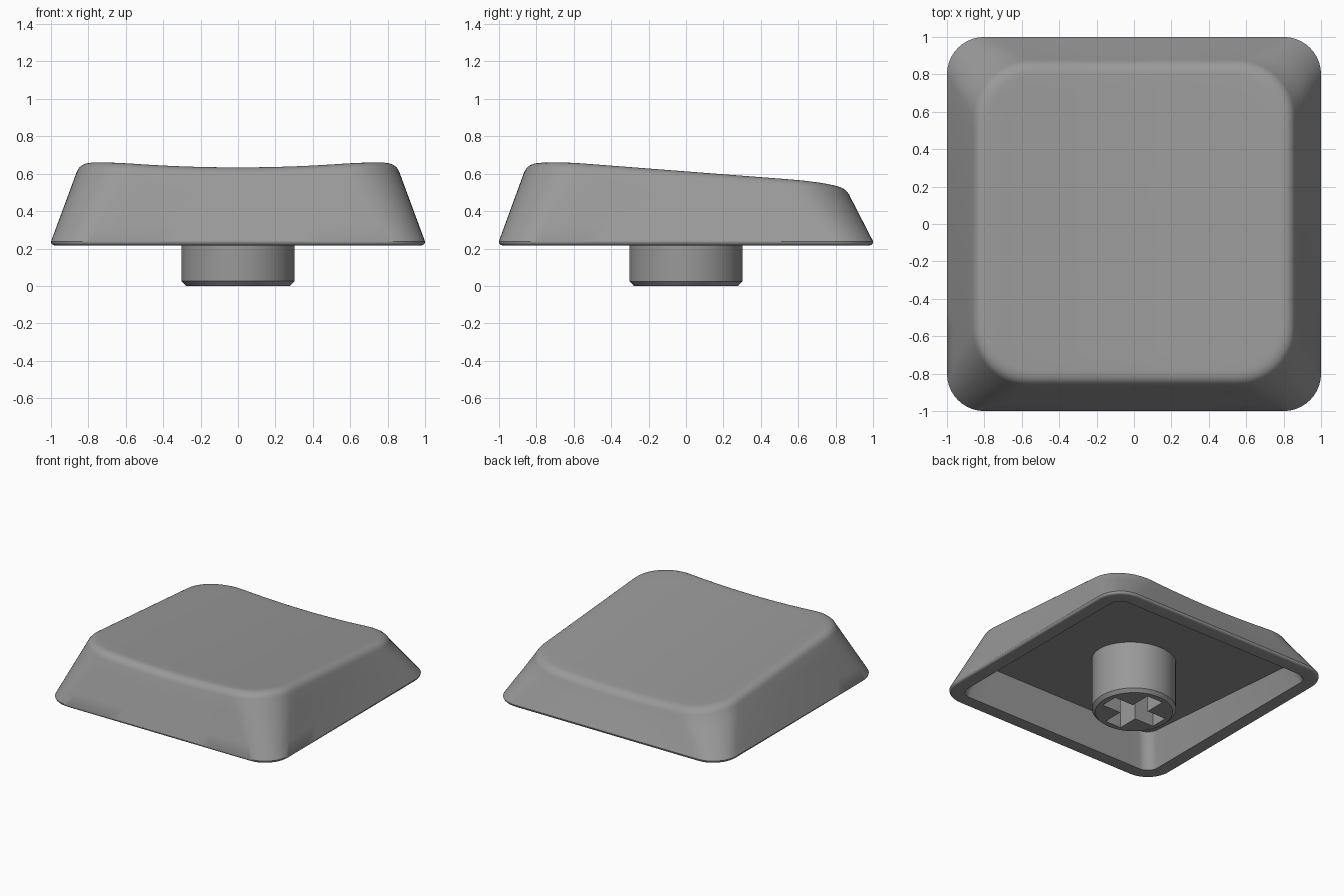
import bpy, bmesh
from math import sin, cos, pi

if "Cube" in bpy.data.objects:
    bpy.data.objects.remove(bpy.data.objects["Cube"])

ARC, SIDE = 10, 14   # points per corner, segments per straight side
BASE = 0.217         # height of the shell's lower lip

grey = bpy.data.materials.new("dark_grey")
grey.diffuse_color = (0.32, 0.32, 0.32, 1)
grey.use_nodes = True
grey.node_tree.nodes["Principled BSDF"].inputs["Base Color"].default_value = grey.diffuse_color


def top_z(x, y):
    """Sloping top with a shallow trough running front to back."""
    return 0.573 - 0.077 * y + 0.063 * x * x


def outline(hx, hy, r, cy=0.0):
    """Rounded rectangle as (x, y) points, the same count for every size."""
    pts = []
    corners = [(hx - r, hy - r), (r - hx, hy - r), (r - hx, r - hy), (hx - r, r - hy)]
    for i, (cx, cyy) in enumerate(corners):
        for k in range(ARC + 1):
            a = (i + k / ARC) * pi / 2
            pts.append((cx + r * cos(a), cyy + r * sin(a) + cy))
        a = (i + 1) * pi / 2
        nx, ny = corners[(i + 1) % 4]
        for k in range(1, SIDE):
            t = k / SIDE
            pts.append((cx + (nx - cx) * t + r * cos(a), cyy + (ny - cyy) * t + r * sin(a) + cy))
    return pts


def flat_ring(h, r, z, slope=0.0):
    return [(x, y, z + slope * y) for x, y in outline(h, h, r)]


def top_ring(h, r, drop):
    return [(x, y, top_z(x, y) - drop) for x, y in outline(h, h + 0.01, r, 0.007)]


def finish(bm, name):
    bmesh.ops.recalc_face_normals(bm, faces=bm.faces)
    me = bpy.data.meshes.new(name)
    bm.to_mesh(me)
    bm.free()
    me.materials.append(grey)
    ob = bpy.data.objects.new(name, me)
    bpy.context.collection.objects.link(ob)
    return ob


def smooth(ob):
    bpy.ops.object.select_all(action='DESELECT')
    ob.select_set(True)
    bpy.context.view_layer.objects.active = ob
    bpy.ops.object.shade_smooth_by_angle(angle=0.52)


def skin(bm, rings):
    """Bridge successive closed rings and return their vertices."""
    loops = [[bm.verts.new(p) for p in ring] for ring in rings]
    for a, b in zip(loops, loops[1:]):
        n = len(a)
        for i in range(n):
            j = (i + 1) % n
            bm.faces.new((a[i], a[j], b[j], b[i]))
    return loops


# Shell: tilted cavity ceiling, inner wall, lip, rounded base edge, outer wall, dished top
rings = [flat_ring(0.825, 0.09, 0.422, -0.077), flat_ring(0.888, 0.09, BASE)]
for k in range(6):
    a = k / 5 * pi / 2
    d = 0.02 * (1 - sin(a))
    rings.append(flat_ring(1.0 - d, 0.20 - d, BASE + 0.02 * (1 - cos(a))))
low, high = rings[-1], top_ring(0.862, 0.30, 0.053)
for t in (0.25, 0.5, 0.75):
    rings.append([tuple(a + (b - a) * t for a, b in zip(p, q)) for p, q in zip(low, high)])
for k in range(8):
    t = k / 7
    h = 0.862 * (1 - t) ** 2 + 2 * 0.842 * t * (1 - t) + 0.78 * t * t
    rings.append(top_ring(h, 0.30 - (0.862 - h) * 0.6, 0.053 * (1 - t) ** 2))
for s in (0.9, 0.75, 0.6, 0.45, 0.3, 0.15):
    rings.append(top_ring(0.78 * s, 0.25 * s, 0))
bm = bmesh.new()
loops = skin(bm, rings)
bm.faces.new(loops[0])
centre = bm.verts.new((0, 0.007, top_z(0, 0.007)))
last = loops[-1]
for i in range(len(last)):
    bm.faces.new((last[i], last[(i + 1) % len(last)], centre))
smooth(finish(bm, "keycap_shell"))

# Stem: chamfered post
bm = bmesh.new()
N = 64
loops = skin(bm, [[(r * cos(2 * pi * i / N), r * sin(2 * pi * i / N), z) for i in range(N)]
                  for r, z in ((0.278, 0.0), (0.302, 0.025), (0.302, 0.46))])
bm.faces.new(loops[0])
bm.faces.new(loops[-1])
stem = finish(bm, "stem")
smooth(stem)

# Cross-shaped socket cut into the stem
L, W = 0.235, 0.07
quarter = [(L, -W), (L, W), (W, W)]
cross = []
for _ in range(4):
    cross += quarter
    quarter = [(-y, x) for x, y in quarter]
bm = bmesh.new()
loops = skin(bm, [[(x, y, z) for x, y in cross] for z in (-0.1, 0.40)])
bm.faces.new(loops[0])
bm.faces.new(loops[1])
cutter = finish(bm, "socket_cutter")
cutter.hide_render = True
cutter.display_type = 'WIRE'
cut = stem.modifiers.new("socket", 'BOOLEAN')
cut.operation = 'DIFFERENCE'
cut.solver = 'EXACT'
cut.object = cutter
